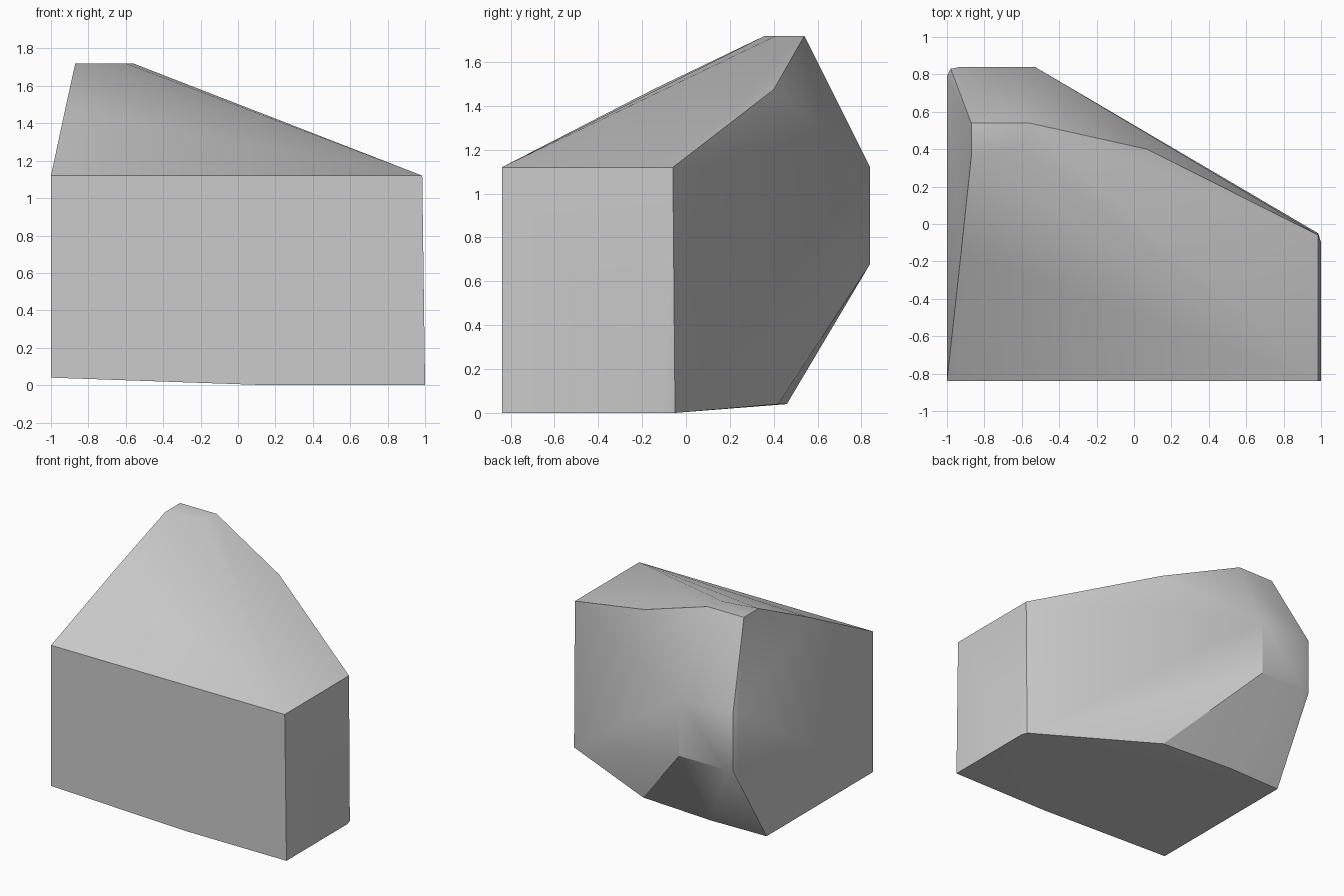
import bpy
import bmesh
import math

default_cube = bpy.data.objects.get("Cube")
if default_cube:
    bpy.data.objects.remove(default_cube, do_unlink=True)


def make_material(name, color):
    material = bpy.data.materials.new(name)
    material.use_nodes = True
    material.diffuse_color = color
    shader = material.node_tree.nodes["Principled BSDF"]
    shader.inputs["Base Color"].default_value = color
    shader.inputs["Roughness"].default_value = 0.8
    return material


def at_height(outline, height):
    """Lift a flat outline of (x, y) corners to one height."""
    return [(x, y, height) for x, y in outline]


def make_hull(name, corners, material):
    """Wrap the corners in a convex skin, merging coplanar facets."""
    mesh = bpy.data.meshes.new(name)
    bm = bmesh.new()
    for corner in corners:
        bm.verts.new(corner)
    bmesh.ops.convex_hull(bm, input=bm.verts[:], use_existing_faces=False)
    loose = [vert for vert in bm.verts if not vert.link_faces]
    bmesh.ops.delete(bm, geom=loose, context='VERTS')
    bmesh.ops.dissolve_limit(bm, angle_limit=math.radians(0.5),
                             verts=bm.verts[:], edges=bm.edges[:])
    bmesh.ops.recalc_face_normals(bm, faces=bm.faces[:])
    bm.to_mesh(mesh)
    bm.free()
    mesh.materials.append(material)
    block = bpy.data.objects.new(name, mesh)
    bpy.context.collection.objects.link(block)
    return block


# Height levels of the block
base, lifted, waist, shoulder, peak = 0.0, 0.04, 0.68, 1.12, 1.72
front = -0.84

# Outlines: flat base, raised part of the base, front shoulder and small peak
base_outline = [(1, front), (0.15, front), (1, -0.10), (0.985, -0.05)]
lifted_outline = [(-1, front), (-1, 0.45), (-0.53, 0.46), (0.07, 0.42)]
shoulder_outline = [(-1, front), (0.985, front), (0.985, -0.06)]
peak_outline = [(-0.87, 0.36), (-0.60, 0.41), (-0.56, 0.54), (-0.87, 0.54)]

# Upright back wall with a narrow rounded corner
back_outline = [(-0.53, 0.84), (-0.93, 0.84), (-0.98, 0.83), (-1, 0.79)]

# Extra corners on the sloping ridges
ridge_corners = [(0.07, 0.40, 1.475), (-0.924, -0.15, 1.475)]

corners = (at_height(base_outline, base)
           + at_height(lifted_outline, lifted)
           + at_height(back_outline, waist)
           + at_height(back_outline, shoulder)
           + at_height(shoulder_outline, shoulder)
           + at_height(peak_outline, peak)
           + ridge_corners)

stone_grey = make_material("stone grey", (0.6, 0.6, 0.6, 1))
block = make_hull("faceted_block", corners, stone_grey)

# Soft shading over shallow facets, crisp main edges
bpy.ops.object.select_all(action='DESELECT')
block.select_set(True)
bpy.context.view_layer.objects.active = block
bpy.ops.object.shade_smooth_by_angle(angle=math.radians(30))
